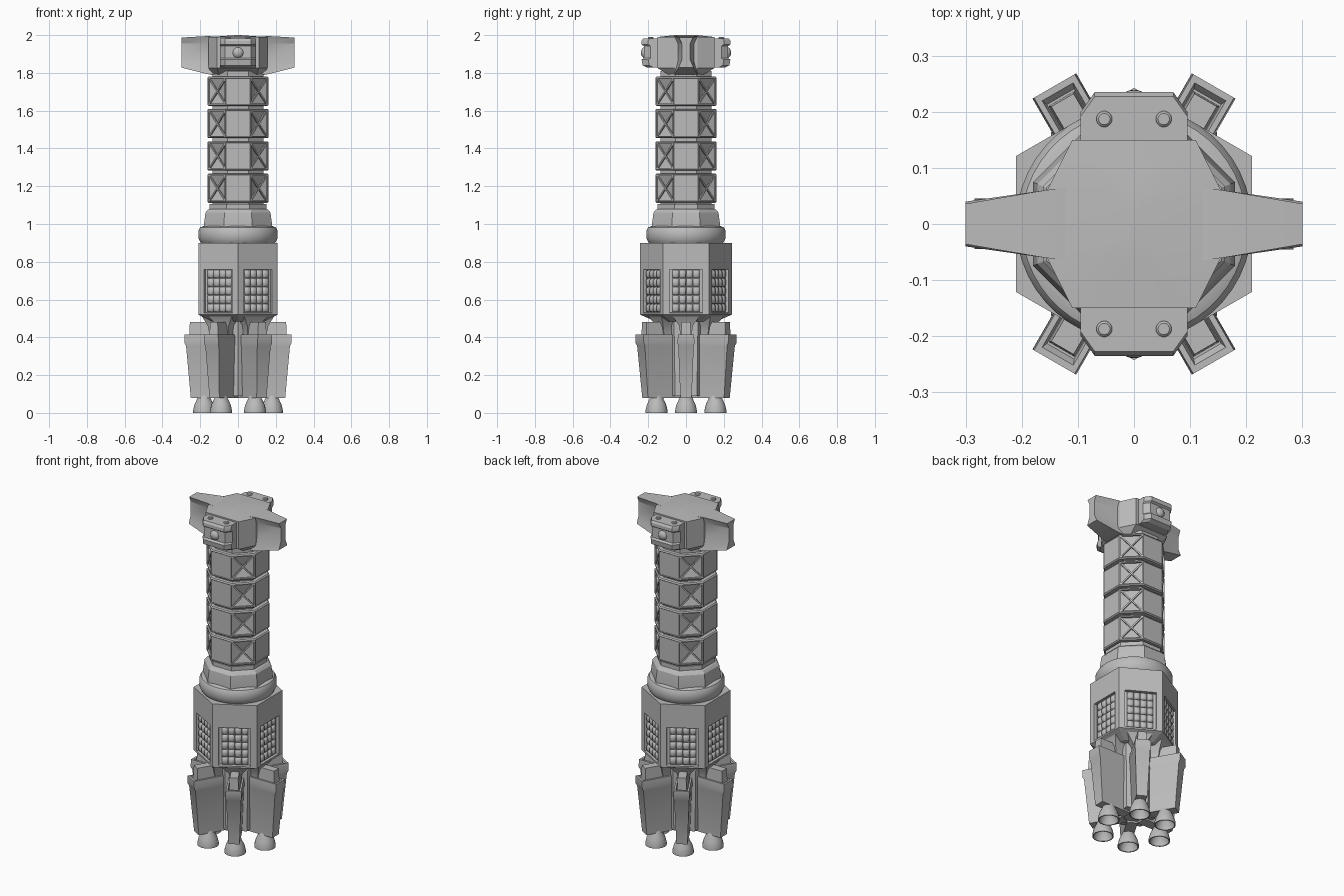
import bpy, bmesh
from math import cos, sin, pi, atan2, hypot
from mathutils import Matrix, Vector

if "Cube" in bpy.data.objects:
    bpy.data.objects.remove(bpy.data.objects["Cube"], do_unlink=True)

GREY = (0.5, 0.5, 0.5, 1)
grey = bpy.data.materials.new("plain grey")
grey.use_nodes = True
grey.diffuse_color = GREY
grey.node_tree.nodes["Principled BSDF"].inputs["Base Color"].default_value = GREY
IDENT = [Matrix()]


def spin(count, start=0.0):
    """Rotations about the vertical axis."""
    return [Matrix.Rotation(start + 2 * pi * i / count, 4, 'Z') for i in range(count)]


def ngon(n, apothem, z, x=0, y=0):
    """Regular polygon ring with a flat side facing +x."""
    r = apothem / cos(pi / n)
    return [(x + r * cos(2 * pi * (i + .5) / n), y + r * sin(2 * pi * (i + .5) / n), z)
            for i in range(n)]


def rect(x0, x1, hw, z):
    return [(x0, -hw, z), (x1, -hw, z), (x1, hw, z), (x0, hw, z)]


def loft(bm, rings, copies=IDENT, caps=True):
    """Skin a stack of rings, once for each placement matrix."""
    for m in copies:
        vs = [[bm.verts.new(m @ Vector(p)) for p in ring] for ring in rings]
        n = len(rings[0])
        for a, b in zip(vs, vs[1:]):
            for i in range(n):
                j = (i + 1) % n
                bm.faces.new((a[i], a[j], b[j], b[i]))
        if caps:
            bm.faces.new(vs[0][::-1])
            bm.faces.new(vs[-1])


def finish(name, bm, angle=0.6):
    bmesh.ops.recalc_face_normals(bm, faces=bm.faces[:])
    me = bpy.data.meshes.new(name)
    bm.to_mesh(me)
    bm.free()
    ob = bpy.data.objects.new(name, me)
    bpy.context.collection.objects.link(ob)
    me.materials.append(grey)
    bpy.ops.object.select_all(action='DESELECT')
    ob.select_set(True)
    bpy.context.view_layer.objects.active = ob
    bpy.ops.object.shade_smooth_by_angle(angle=angle)
    return ob


def solid(name, rings, copies=IDENT, angle=0.6, caps=True):
    bm = bmesh.new()
    loft(bm, rings, copies, caps)
    return finish(name, bm, angle)


def turned(n, profile):
    return [ngon(n, r, z) for r, z in profile]


SIX = spin(6)

# Engine bells, open at the bottom with an inner wall
bell = [(.028, .1), (.036, .075), (.05, .045), (.058, .012), (.058, 0),
        (.052, 0), (.045, .03), (.025, .06)]
solid("engine_bells", [ngon(20, r, z, x=.18) for r, z in bell], SIX)

# Tapered boosters with a raised lip and a recessed top
solid("boosters", [rect(.05, .25, .03, .08), rect(.04, .275, .041, .355),
                   rect(.04, .284, .045, .37), rect(.04, .284, .042, .415),
                   rect(.06, .272, .032, .415), rect(.07, .262, .028, .4)], SIX)
solid("booster_mounts", [rect(.05, .258, .027, .39), rect(.05, .255, .023, .48)], SIX)
solid("pylons", [rect(.03, .15, .03, .4), rect(.03, .16, .035, .46),
                 rect(.03, .19, .07, .51)], SIX)
solid("engine_core", turned(6, [(.1, .09), (.11, .5)]))

# Six-sided hull with a recessed opening on every side
bm = bmesh.new()
APO = .21
loft(bm, turned(6, [(.14, .485), (APO, .52), (APO, .9)]))
bmesh.ops.recalc_face_normals(bm, faces=bm.faces[:])
sides = [f for f in bm.faces if abs(f.normal.z) < .1]
bmesh.ops.inset_individual(bm, faces=sides, thickness=.047)
for f in sides:
    mid = f.calc_center_median().z
    for v in f.verts:
        v.co.z = .76 if v.co.z > mid else .53
bmesh.ops.inset_individual(bm, faces=sides, thickness=.002, depth=-.018)
finish("hull", bm, .4)

# Pillow tiles inside the openings
bm = bmesh.new()
COLS, ROWS = 4, 5
W, H = .145 / COLS, .225 / ROWS
for c in range(COLS):
    for r in range(ROWS):
        y, z = (c - (COLS - 1) / 2) * W, .645 + (r - (ROWS - 1) / 2) * H
        rings = []
        for x, s in ((APO - .02, .96), (APO - .01, .88), (APO - .003, .5)):
            hy, hz = W * s / 2, H * s / 2
            rings.append([(x, y - hy, z - hz), (x, y + hy, z - hz),
                          (x, y + hy, z + hz), (x, y - hy, z + hz)])
        loft(bm, rings, SIX)
finish("hull_tiles", bm, 1.0)

# Rounded ring and eight-sided collar
solid("collar_ring", turned(48, [(.19, .89), (.2, .905), (.21, .925), (.21, .965),
                                 (.2, .982), (.18, .99)]))
solid("collar", turned(8, [(.18, .98), (.18, 1.0), (.172, 1.06), (.16, 1.075),
                           (.15, 1.08)]), angle=.4)

# Tower: inner shaft and four segments with recessed diagonal sides
solid("tower_shaft", turned(8, [(.135, 1.07), (.135, 1.81)]))
solid("tower_foot", turned(8, [(.15, 1.07), (.15, 1.105)]))
bm = bmesh.new()
TA, PITCH, SEG = .162, .171, .155
half = TA * sin(pi / 8) / cos(pi / 8)
bases = [1.112 + i * PITCH for i in range(4)]
for z in bases:
    loft(bm, turned(8, [(TA - .006, z), (TA, z + .006), (TA, z + SEG - .006),
                        (TA - .006, z + SEG)]))
bmesh.ops.recalc_face_normals(bm, faces=bm.faces[:])
walls = [f for f in bm.faces if abs(f.normal.z) < .1]
diagonal = [f for f in walls if abs(f.normal.x * f.normal.y) > .3]
cardinal = [f for f in walls if f not in diagonal]
bmesh.ops.inset_individual(bm, faces=cardinal, thickness=.004, depth=-.003)
bmesh.ops.inset_individual(bm, faces=diagonal, thickness=.009)
bmesh.ops.inset_individual(bm, faces=diagonal, thickness=.001, depth=-.01)
bmesh.ops.poke(bm, faces=diagonal, offset=-.018)
finish("tower_segments", bm, .3)

# Crossed braces on the diagonal sides
bm = bmesh.new()
dy, dz = half - .008, SEG / 2 - .012
L, tilt = hypot(dy, dz), atan2(dz, dy)
for z in bases:
    for s in (1, -1):
        place = (Matrix.Translation((TA - .009, 0, z + SEG / 2))
                 @ Matrix.Rotation(s * tilt, 4, 'X'))
        bar = [[(-.004, y, -.004), (.005, y, -.004), (.005, y, .004), (-.004, y, .004)]
               for y in (-L, L)]
        loft(bm, bar, [m @ place for m in spin(4, pi / 4)])
finish("tower_braces", bm)


# Head block
def head(sx, sy, z):
    q = [(.155, .06), (.11, .15), (-.11, .15), (-.155, .06)]
    return [(x * sx, y * sy, z) for x, y in q + [(-x, -y) for x, y in q]]


solid("head", [head(.9, .6, 1.79), head(1, 1, 1.825), head(1, 1, 1.99),
               head(.05, .4, 2.0)], angle=.4)


# Side wings with a groove along each flank
def wing(x, *half_section):
    return ([(x, y, z) for y, z in half_section]
            + [(x, -y, z) for y, z in reversed(half_section)])


solid("wings", [wing(.12, (.065, 1.992), (.05, 1.95), (.05, 1.86), (.065, 1.79)),
                wing(.16, (.06, 1.995), (.042, 1.955), (.042, 1.86), (.06, 1.793)),
                wing(.3, (.036, 1.987), (.022, 1.955), (.022, 1.87), (.04, 1.828))],
      spin(2), angle=.4)


# Front and back pods with a stepped middle band, lens and roof studs
def pod(d, z):
    right = [(.095, .13), (.095, .2 - d), (.07, .235 - d)]
    return [(x, y, z) for x, y in right + [(-x, y) for x, y in reversed(right)]]


solid("pods", [pod(d, z) for d, z in
               ((.03, 1.828), (.005, 1.84), (0, 1.87), (.012, 1.878), (.012, 1.942),
                (0, 1.95), (0, 1.97), (.008, 1.982))], spin(2), angle=.4)
bm = bmesh.new()
for m in spin(2):
    place = m @ Matrix.Translation((0, .215, 1.907)) @ Matrix.Diagonal((1, .8, 1, 1))
    bmesh.ops.create_uvsphere(bm, u_segments=20, v_segments=12, radius=.03, matrix=place)
finish("pod_lenses", bm, 1.0)
bm = bmesh.new()
for x in (-.053, .053):
    loft(bm, [ngon(16, r, z, x, .187) for r, z in
              ((.014, 1.97), (.014, 1.986), (.01, 1.99))], spin(2))
finish("pod_studs", bm)
